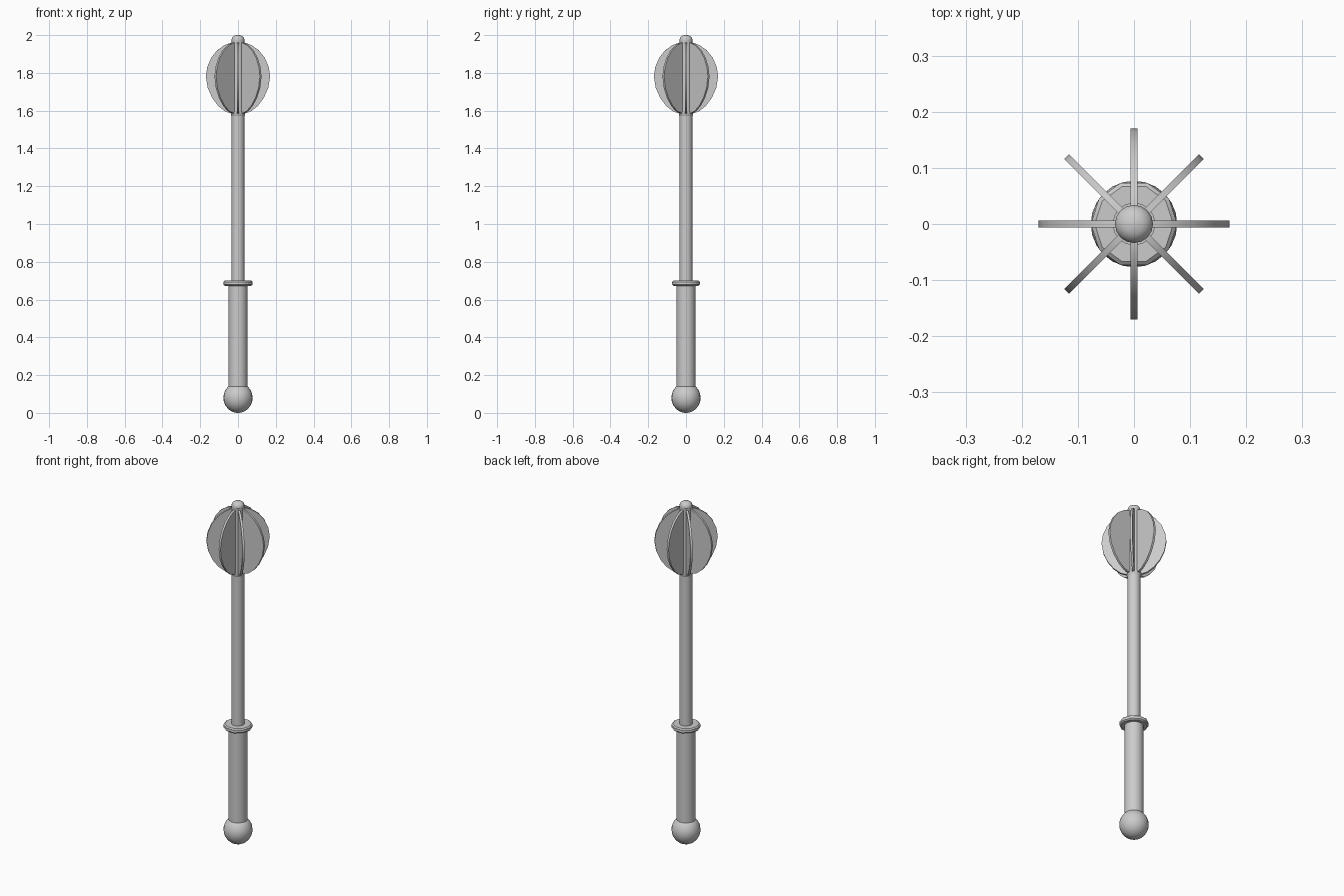
import bpy, bmesh, math

if "Cube" in bpy.data.objects:
    bpy.data.objects.remove(bpy.data.objects["Cube"])


def finish(name, bm, angle=40):
    bmesh.ops.recalc_face_normals(bm, faces=bm.faces)
    mesh = bpy.data.meshes.new(name)
    bm.to_mesh(mesh)
    bm.free()
    ob = bpy.data.objects.new(name, mesh)
    bpy.context.collection.objects.link(ob)
    bpy.ops.object.select_all(action='DESELECT')
    ob.select_set(True)
    bpy.context.view_layer.objects.active = ob
    bpy.ops.object.shade_smooth_by_angle(angle=math.radians(angle))
    return ob


def lathe(name, profile, sides, angle=40):
    """Revolve (radius, z) points around z and close both ends."""
    bm = bmesh.new()
    rings = [[bm.verts.new((r * math.cos(math.tau * i / sides),
                            r * math.sin(math.tau * i / sides), z))
              for i in range(sides)] for r, z in profile]
    for a, b in zip(rings, rings[1:]):
        for i in range(sides):
            j = (i + 1) % sides
            bm.faces.new((a[i], a[j], b[j], b[i]))
    bm.faces.new(rings[0])
    bm.faces.new(rings[-1])
    return finish(name, bm, angle)


def ball(name, radius, height, z):
    bm = bmesh.new()
    bmesh.ops.create_uvsphere(bm, u_segments=24, v_segments=16, radius=1)
    bmesh.ops.scale(bm, vec=(radius, radius, height), verts=bm.verts)
    bmesh.ops.translate(bm, vec=(0, 0, z), verts=bm.verts)
    return finish(name, bm)


# Handle
ball("pommel", 0.077, 0.08, 0.085).location.z = -0.005
lathe("grip", [(0.05, 0.10), (0.05, 0.68)], 24)
lathe("guard", [(0.07, 0.673), (0.077, 0.679), (0.077, 0.694), (0.07, 0.70)], 10)
lathe("shaft", [(0.034, 0.65), (0.034, 1.97)], 16)

# Head collar and tip knob
lathe("head_collar", [(0.034, 1.572), (0.038, 1.58), (0.038, 1.595)], 16)
lathe("tip_knob", [(0.027, 1.95), (0.033, 1.96), (0.034, 1.978),
                   (0.029, 1.99), (0.017, 1.998), (0.003, 2.0)], 16, 60)

# Eight radial flanges
OUTLINE = [(0.0, 1.585), (0.035, 1.585), (0.07, 1.597), (0.105, 1.625),
           (0.137, 1.668), (0.16, 1.72), (0.17, 1.78), (0.163, 1.83),
           (0.142, 1.88), (0.11, 1.92), (0.07, 1.948), (0.035, 1.96), (0.0, 1.96)]
HALF = 0.006
for k in range(8):
    bm = bmesh.new()
    sides = [[bm.verts.new((r, y, z)) for r, z in OUTLINE] for y in (-HALF, HALF)]
    for s in sides:
        bm.faces.new(s)
    for i in range(len(OUTLINE)):
        j = (i + 1) % len(OUTLINE)
        bm.faces.new((sides[0][i], sides[0][j], sides[1][j], sides[1][i]))
    finish(f"flange_{k + 1}", bm).rotation_euler.z = k * math.tau / 8
